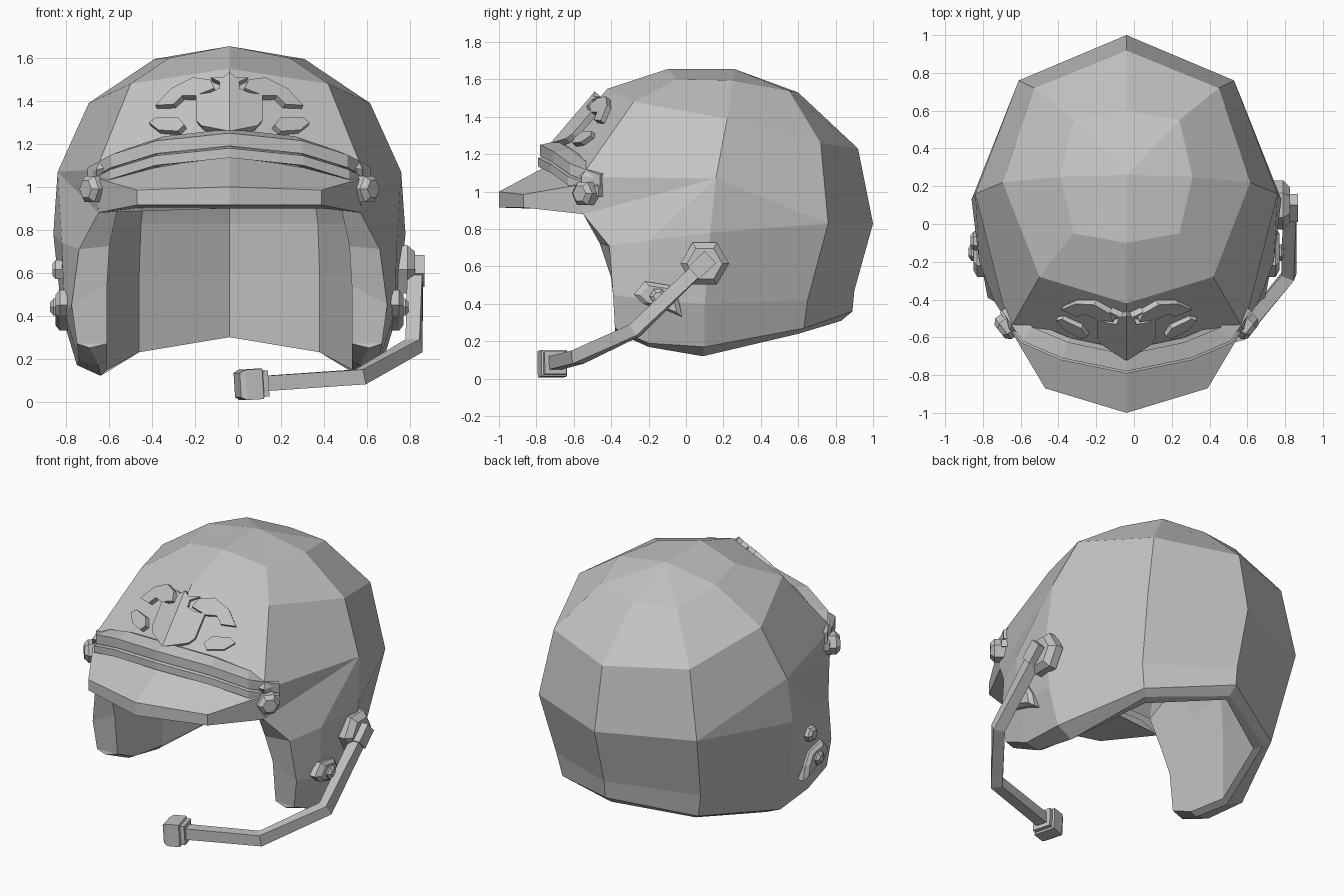
import bpy, bmesh
from math import pi, cos, sin
from mathutils import Vector

if "Cube" in bpy.data.objects:
    bpy.data.objects.remove(bpy.data.objects["Cube"], do_unlink=True)

CENTRE_X = -0.04  # the shell sits off centre because of the microphone arm

grey = bpy.data.materials.new("helmet_grey")
grey.use_nodes = True
colour = (0.55, 0.55, 0.55, 1)
grey.diffuse_color = colour
grey.node_tree.nodes["Principled BSDF"].inputs["Base Color"].default_value = colour


def finish(name, bm):
    """Clean a bmesh and link it as a flat shaded object."""
    bmesh.ops.remove_doubles(bm, verts=bm.verts, dist=0.0005)
    bmesh.ops.recalc_face_normals(bm, faces=bm.faces)
    mesh = bpy.data.meshes.new(name)
    bm.to_mesh(mesh)
    bm.free()
    mesh.materials.append(grey)
    part = bpy.data.objects.new(name, mesh)
    bpy.context.scene.collection.objects.link(part)
    return part


def add_face(bm, corners):
    """Add a face, dropping repeated corners."""
    unique = list(dict.fromkeys(tuple(corner) for corner in corners))
    if len(unique) > 2:
        bm.faces.new([bm.verts.new(corner) for corner in unique])


def mirrored(part):
    """Mirror a half across the middle of the helmet."""
    part.location.x = CENTRE_X
    part.modifiers.new("mirror", 'MIRROR')
    return part


def loft(name, sections):
    """Join equal sized closed sections into a capped solid."""
    bm = bmesh.new()
    for lower, upper in zip(sections, sections[1:]):
        for i in range(len(lower)):
            add_face(bm, [lower[i - 1], lower[i], upper[i], upper[i - 1]])
    add_face(bm, sections[0])
    add_face(bm, sections[-1])
    return finish(name, bm)


# Shell profiles, each running from the crown down to the rim
front = [(0, -.1, 1.655), (0, -.42, 1.55), (0, -.72, 1.2)]
cheek = [(.28, -.05, 1.6), (.46, -.28, 1.48), (.62, -.56, 1.08), (.61, -.55, .88),
         (.7, -.41, .71), (.735, -.39, .45), (.71, -.38, .27), (.65, -.38, .25)]
side = [(.35, .25, 1.595), (.655, .22, 1.39), (.8, .16, 1.07), (.82, .13, .78),
        (.78, .1, .4), (.71, .1, .17), (.6, .09, .12)]
jaw = [(.78, -.2, .74), (.77, -.2, .42), (.7, -.2, .19), (.61, -.2, .17)]
rear = [(.28, .55, 1.54), (.49, .72, 1.26), (.57, .76, .83),
        (.52, .65, .42), (.49, .63, .27), (.45, .6, .24)]
back = [(0, .6, 1.53), (0, .92, 1.23), (0, 1, .83), (0, .9, .47), (0, .89, .36), (0, .83, .31)]

# Repeating a point lets the panels fan out from it
side.insert(2, side[2])
for profile in (rear, back):
    profile[2:2] = [profile[2]] * 2
jaw = side[:4] + jaw
columns = [front, cheek, jaw, side, rear, back]

# The lining rises from the rim and closes into a dome
lining_rim = [(0, -.55, .27), (.57, -.37, .27), (.57, -.2, .19), (.57, .09, .15), (.42, .55, .23), (0, .8, .3)]
lining = [lining_rim]
for scale, height in ((1, .6), (.98, .83), (.9, 1.1), (.6, 1.4)):
    ring = []
    for x, y, z in lining_rim:
        forward = y < -.3
        lean = .3 * (height - .5) if forward and height < 1.2 else 0
        drop = .2 * (height - .3) if forward else 0
        ring.append((x * scale, y * scale - lean * (x > 0), height - drop))
    lining.append(ring)

bm = bmesh.new()
for left, right in zip(columns, columns[1:]):
    for row in range(min(len(left), len(right)) - 1):
        add_face(bm, [left[row], right[row], right[row + 1], left[row + 1]])
    add_face(bm, [(0, .26, 1.655), left[0], right[0]])
for i in range(5):
    for row in range(4):
        if i > 0 or row == 3:
            add_face(bm, [lining[row][i], lining[row][i + 1],
                          lining[row + 1][i + 1], lining[row + 1][i]])
    add_face(bm, [(0, .1, 1.45), lining[-1][i], lining[-1][i + 1]])
    if i > 0:
        add_face(bm, [columns[i][-1], columns[i + 1][-1], lining_rim[i + 1], lining_rim[i]])

# Edges of the face opening
opening = [lining[row][1] for row in (3, 2, 1, 0, 0)]
for i in range(4):
    add_face(bm, [cheek[i + 3], cheek[i + 4], opening[i + 1], opening[i]])
add_face(bm, [front[2], cheek[2], cheek[3], opening[0], lining[3][0]])
mirrored(finish("helmet_shell", bm))

# Visor: solid peak with its root under the band
root_top, root_end = (0, -.72, 1.15), (.62, -.55, 1.04)
root_low, root_inner, root_corner = (0, -.52, .9), (.43, -.5, .9), (.61, -.55, .88)
tip_top, tip_low = (0, -1, 1), (0, -1, .915)
corner_top, corner_low = (.43, -.87, .985), (.43, -.87, .915)
bm = bmesh.new()
for corners in ((root_top, root_end, corner_top, tip_top),
                (root_end, root_corner, corner_low, corner_top),
                (corner_top, corner_low, tip_low, tip_top),
                (root_low, root_inner, corner_low, tip_low),
                (root_inner, root_corner, corner_low),
                (root_top, root_end, root_corner, root_inner, root_low)):
    add_face(bm, corners)
mirrored(finish("visor", bm))

# Goggle band: two stacked strips on a recessed core
up = Vector((0, 0, 1))
band_path = [(0, -.78, 1.19), (.34, -.71, 1.155), (.55, -.62, 1.09), (.66, -.46, 1.03)]
for name, bottom, top, push in (("upper_band", 0, .06, 0), ("lower_band", -.055, -.01, .012),
                                ("band_core", -.05, .05, -.025)):
    sections = []
    for point in map(Vector, band_path):
        outward = Vector((point.x * .8, point.y, 0)).normalized()
        outer = point + outward * push
        inner = outer - outward * .09
        sections.append([outer + up * bottom, outer + up * top,
                         inner + up * (top + .02), inner + up * bottom])
    mirrored(loft(name, sections))


def puck(name, centre, normal, levels, sides=6):
    """Stack polygon rings of a given radius and height along a direction."""
    turn = Vector(normal).to_track_quat('Z', 'Y').to_matrix()
    angles = [2 * pi * k / sides for k in range(sides)]
    return loft(name, [[Vector(centre) + turn @ Vector((radius * cos(a), radius * sin(a), height))
                        for a in angles] for radius, height in levels])


# Band end knobs
mirrored(puck("band_knob", (.62, -.53, .99), (.75, -.6, 0), [(.07, -.03), (.07, .04), (.045, .065)]))


def badge(name, outline):
    """Raised plate following the slope of the brow, outlined in x and z."""
    normal = Vector((.48, -1, .86)).normalized()
    face_ring, base_ring = [], []
    for x, z in outline:
        point = Vector((x, -.475 - .86 * (1.55 - z) + .48 * x, z))
        base = point - normal * .07
        base.x = max(base.x, 0)
        face_ring.append(point)
        base_ring.append(base)
    return mirrored(loft(name, [base_ring, face_ring]))


# Brow emblem: shield, wings, crest and two studs
badge("shield", [(0, 1.26), (.13, 1.285), (.155, 1.31), (.155, 1.43), (.09, 1.44), (0, 1.48)])
badge("wing", [(.07, 1.46), (.16, 1.425), (.22, 1.425), (.26, 1.385), (.345, 1.38),
               (.27, 1.46), (.17, 1.51), (.09, 1.5)])
badge("crest", [(0, 1.47), (.05, 1.46), (.045, 1.49), (.09, 1.51), (.03, 1.51), (0, 1.535)])
badge("brow_stud", [(.21, 1.29), (.24, 1.26), (.33, 1.265), (.375, 1.3), (.34, 1.325), (.24, 1.325)])

# Ear plates with a screw on each side
plate = [(-.28, .45), (-.22, .52), (-.09, .5), (-.04, .42), (-.02, .33), (-.12, .37), (-.23, .4)]
middle_y, middle_z = -.14, .43
mirrored(loft("ear_plate", [
    [(x, middle_y + (y - middle_y) * size, middle_z + (z - middle_z) * size) for y, z in plate]
    for x, size in ((.72, 1), (.79, 1), (.81, .75))]))
mirrored(puck("ear_screw", (.78, -.15, .44), (1, 0, 0), [(.045, 0), (.045, .04), (.025, .055)]))

# Right side stud and left side microphone mount
puck("right_stud", (CENTRE_X - .77, -.09, .615), (-1, 0, 0), [(.05, 0), (.05, .04), (.03, .055)])
puck("microphone_mount", (.74, .1, .615), (1, 0, 0), [(.13, 0), (.13, .05), (.095, .085)])


def rod(name, points, radii):
    """Square section rod along a path, with a radius for each point."""
    curve = bpy.data.curves.new(name, 'CURVE')
    curve.dimensions = '3D'
    curve.fill_mode = 'FULL'
    curve.twist_mode = 'Z_UP'
    curve.bevel_depth = 1
    curve.bevel_resolution = 0
    curve.use_fill_caps = True
    spline = curve.splines.new('POLY')
    spline.points.add(len(points) - 1)
    for node, position, radius in zip(spline.points, points, radii):
        node.co = (*position, 1)
        node.radius = radius
        node.tilt = pi / 4
    spline.use_smooth = False
    curve.materials.append(grey)
    bpy.context.scene.collection.objects.link(bpy.data.objects.new(name, curve))


# Microphone arm and microphone
elbow, bend, tip = Vector((.82, -.27, .26)), Vector((.57, -.58, .115)), Vector((.06, -.715, .08))
rod("microphone_arm", [(.825, .11, .63), elbow, bend, tip], [.05] * 4)
rod("arm_joint", [(.825, .13, .65), (.825, .04, .565)], [.062] * 2)
along = (tip - bend).normalized()
rod("microphone", [tip + along * step for step in (-.07, -.045, -.04, .04, .065)],
    [.085, .085, .1, .1, .08])
